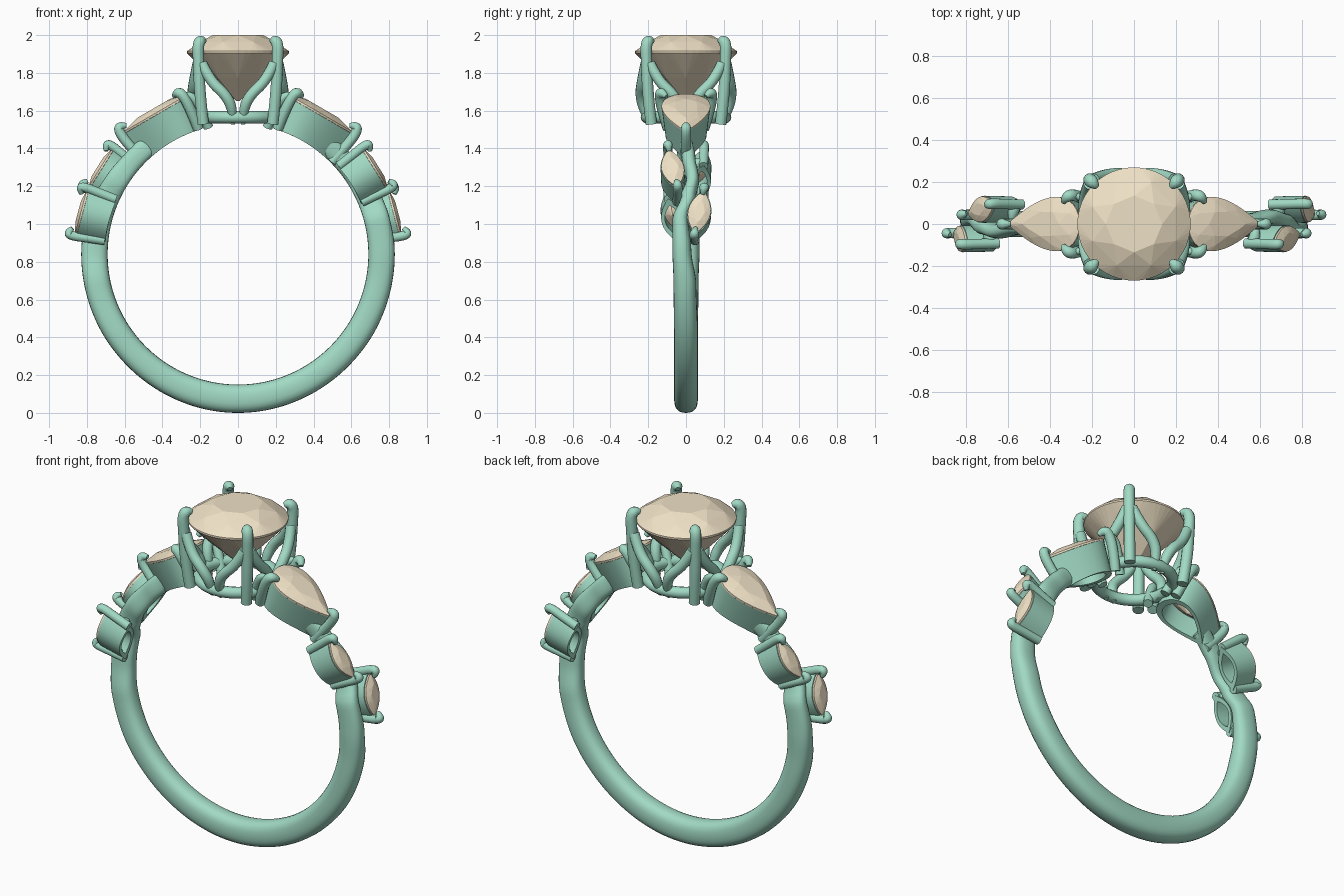
import bpy, bmesh
from math import sin, cos, pi, radians, sqrt, copysign
from mathutils import Matrix

if "Cube" in bpy.data.objects:
    bpy.data.objects.remove(bpy.data.objects["Cube"])

CZ, RI = 0.84, 0.69          # band centre height and inner radius


def material(name, col):
    m = bpy.data.materials.new(name)
    m.diffuse_color = col
    m.use_nodes = True
    m.node_tree.nodes["Principled BSDF"].inputs["Base Color"].default_value = m.diffuse_color
    return m


METAL = material("green_metal", (0.36, 0.70, 0.56, 1))
GEM = material("tan_gem", (0.86, 0.75, 0.56, 1))
HALF_TURN = Matrix.Rotation(pi, 4, 'Z')


def link(name, data, mat, mtx=Matrix(), pair=False):
    data.materials.append(mat)
    for suffix, m in (("_right", mtx), ("_left", HALF_TURN @ mtx)) if pair else (("", mtx),):
        o = bpy.data.objects.new(name + suffix, data)
        bpy.context.collection.objects.link(o)
        o.matrix_world = m
    return o


def smooth(o, angle=40):
    bpy.ops.object.select_all(action='DESELECT')
    o.select_set(True)
    bpy.context.view_layer.objects.active = o
    bpy.ops.object.shade_smooth_by_angle(angle=radians(angle))


def tube(name, pts, r, mtx=Matrix(), pair=False, closed=False):
    """Round wire through the points, with rounded ends."""
    cu = bpy.data.curves.new(name, 'CURVE')
    cu.dimensions = '3D'
    cu.bevel_depth, cu.bevel_resolution, cu.resolution_u = r, 4, 8
    cu.use_fill_caps = True
    s = cu.splines.new('NURBS')
    s.points.add(len(pts) - 1)
    for p, co in zip(s.points, pts):
        p.co = (*co, 1)
    if not closed:
        s.points[-1].radius = 0.45
    s.order_u, s.use_endpoint_u, s.use_cyclic_u = 3, not closed, closed
    return link(name, cu, METAL, mtx, pair)


def sheet(name, rings, mat, mtx=Matrix(), pair=False, cap=False, wrap=False):
    """Skin a list of closed rings."""
    bm = bmesh.new()
    vs = [[bm.verts.new(p) for p in ring] for ring in rings]
    n = len(vs[0])
    for i in range(len(vs) if wrap else len(vs) - 1):
        a, b = vs[i], vs[(i + 1) % len(vs)]
        for j in range(n):
            k = (j + 1) % n
            bm.faces.new((a[j], a[k], b[k], b[j]))
    if cap:
        bm.faces.new(vs[0])
        bm.faces.new(vs[-1])
    bmesh.ops.recalc_face_normals(bm, faces=bm.faces)
    me = bpy.data.meshes.new(name)
    bm.to_mesh(me)
    bm.free()
    o = link(name, me, mat, mtx, pair)
    smooth(o)
    return o


def circle(u):
    return 0.27 * cos(u), 0.27 * sin(u)


def pear(u):
    return 0.2 * cos(u), 0.172 * sin(u) * abs(sin(u / 2)) ** 1.1


def marquise(u):
    return 0.12 * cos(u), 0.06 * sin(u) * abs(sin(u))


def gem(name, outline, h, crown, depth, n, mtx=Matrix(), pair=False):
    """Faceted stone: table, crown, girdle and pavilion wrapped in a hull."""
    bm = bmesh.new()
    for count, off, scale, z in ((8, 0, 0.5, crown), (8, 0.5, 0.79, crown * 0.6),
                                 (n, 0, 1, 0.005), (n, 0, 1, -0.005),
                                 (8, 0, 0.55, -depth * 0.52), (8, 0, 0.03, -depth)):
        for i in range(count):
            x, y = outline(2 * pi * (i + off) / count)
            bm.verts.new((x * scale, y * scale, h + z))
    res = bmesh.ops.convex_hull(bm, input=bm.verts)
    junk = {g for g in res["geom_interior"] + res["geom_unused"] if isinstance(g, bmesh.types.BMVert)}
    bmesh.ops.delete(bm, geom=list(junk), context='VERTS')
    me = bpy.data.meshes.new(name)
    bm.to_mesh(me)
    bm.free()
    return link(name, me, GEM, mtx, pair)


def seat(name, outline, top, drop, outer, inner, foot, mtx):
    """Open wall around a stone; its foot follows the finger circle."""
    us = [2 * pi * i / 48 for i in range(48)]

    def ring(scale, low):
        pts = []
        for u in us:
            x, y = (c * scale for c in outline(u))
            pts.append((x, y, sqrt(RI * RI - x * x) + drop if low else top))
        return pts
    sheet(name, [ring(outer, False), ring(inner, False), ring(inner * foot, True),
                 ring(outer * foot, True)], METAL, mtx, True, wrap=True)


def frame(deg, y=0, yaw=0):
    return (Matrix.Translation((0, y, CZ)) @ Matrix.Rotation(radians(deg), 4, 'Y')
            @ Matrix.Rotation(yaw, 4, 'Z'))


# Band: swept section that thins and weaves between the small stones
KEYS = [(38, 0, .035, .80), (48, .015, .036, .80), (59, .035, .034, .81), (67, .012, .04, .82),
        (76, -.03, .042, .825), (88, -.022, .05, .83), (102, -.006, .06, .83), (125, 0, .063, .832), (180, 0, .063, .84)]


def key(a):
    for p, q in zip(KEYS, KEYS[1:]):
        if a <= q[0]:
            f = (a - p[0]) / (q[0] - p[0])
            f = f * f * (3 - 2 * f)
            return [p[i] + (q[i] - p[i]) * f for i in (1, 2, 3)]


rings = []
for i in range(143):
    a = 38 + 2 * i
    if a > 322:
        break
    y0, w, ro = key(min(a, 360 - a))
    if a > 180:
        y0 = -y0
    rm, hr, ring = (RI + ro) / 2, (ro - RI) / 2, []
    for j in range(24):
        c, s = cos(2 * pi * j / 24), sin(2 * pi * j / 24)
        r = rm + hr * copysign(abs(c) ** 0.8, c)
        ring.append((r * sin(radians(a)), y0 + w * copysign(abs(s) ** 0.8, s), CZ + r * cos(radians(a))))
    rings.append(ring)
sheet("band", rings, METAL, cap=True)

# Centre stone and its basket head
gem("centre_stone", circle, 1.91, 0.09, 0.26, 48)


def polar(r, deg, z):
    return r * cos(radians(deg)), r * sin(radians(deg)), z


for q in range(4):
    a = 45 + 90 * q
    tube(f"head_prong_{q}", [polar(.26, a, 1.53), polar(.285, a, 1.68), polar(.295, a, 1.86),
                             polar(.30, a, 1.95), polar(.275, a, 1.975), polar(.25, a, 1.965)], 0.031)
    for side in (-1, 1):
        tube(f"head_strand_{q}_{side}", [polar(.285, a + 3 * side, 1.85), polar(.275, a + 12 * side, 1.76),
                                         polar(.25, a + 31 * side, 1.68), polar(.22, a + 38 * side, 1.6),
                                         polar(.20, a + 37 * side, 1.53)], 0.029)
tube("head_base_ring", [polar(.215, 30 * i, 1.565) for i in range(12)], 0.032, closed=True)

# Pear side stones with walls and three prongs each
m = frame(30)
gem("pear_stone", pear, 0.86, 0.032, 0.1, 32, m, True)
seat("pear_seat", pear, 0.856, 0, 0.99, 0.78, 0.84, m)
for side in (-1, 1):
    tube(f"pear_prong_{side}", [(-.15, .095 * side, .68), (-.165, .125 * side, .78), (-.17, .14 * side, .875),
                                (-.15, .13 * side, .905), (-.125, .105 * side, .892)], 0.028, m, True)
    tube(f"pear_back_wire_{side}", [(-.2, .07 * side, .66), (-.215, .10 * side, .76),
                                    (-.21, .125 * side, .85), (-.18, .135 * side, .875)], 0.026, m, True)
tube("pear_tip_prong", [(.185, 0, .67), (.21, 0, .78), (.222, 0, .87), (.205, 0, .905), (.17, 0, .885)], 0.027, m, True)

# Small marquise stones, alternating either side of the band
for label, deg, y, yaw in (("upper", 58, -.07, .2), ("lower", 75, .07, -.2)):
    m = frame(deg, y, yaw)
    gem(f"{label}_marquise_stone", marquise, 0.856, 0.02, 0.06, 32, m, True)
    seat(f"{label}_marquise_seat", marquise, 0.85, 0.015, 1.06, 0.72, 0.95, m)
    for end in (-1, 1):
        tube(f"{label}_marquise_prong_{end}", [(.115 * end, 0, .70), (.125 * end, 0, .79), (.137 * end, 0, .875),
                                               (.125 * end, 0, .90), (.095 * end, 0, .882)], 0.025, m, True)
        # bridge from the prong foot to the band
        tube(f"{label}_marquise_bridge_{end}", [(.105 * end, 0, .735), (.10 * end, -y * .5, .745),
                                                (.085 * end, -y, .75)], 0.03, m, True)
